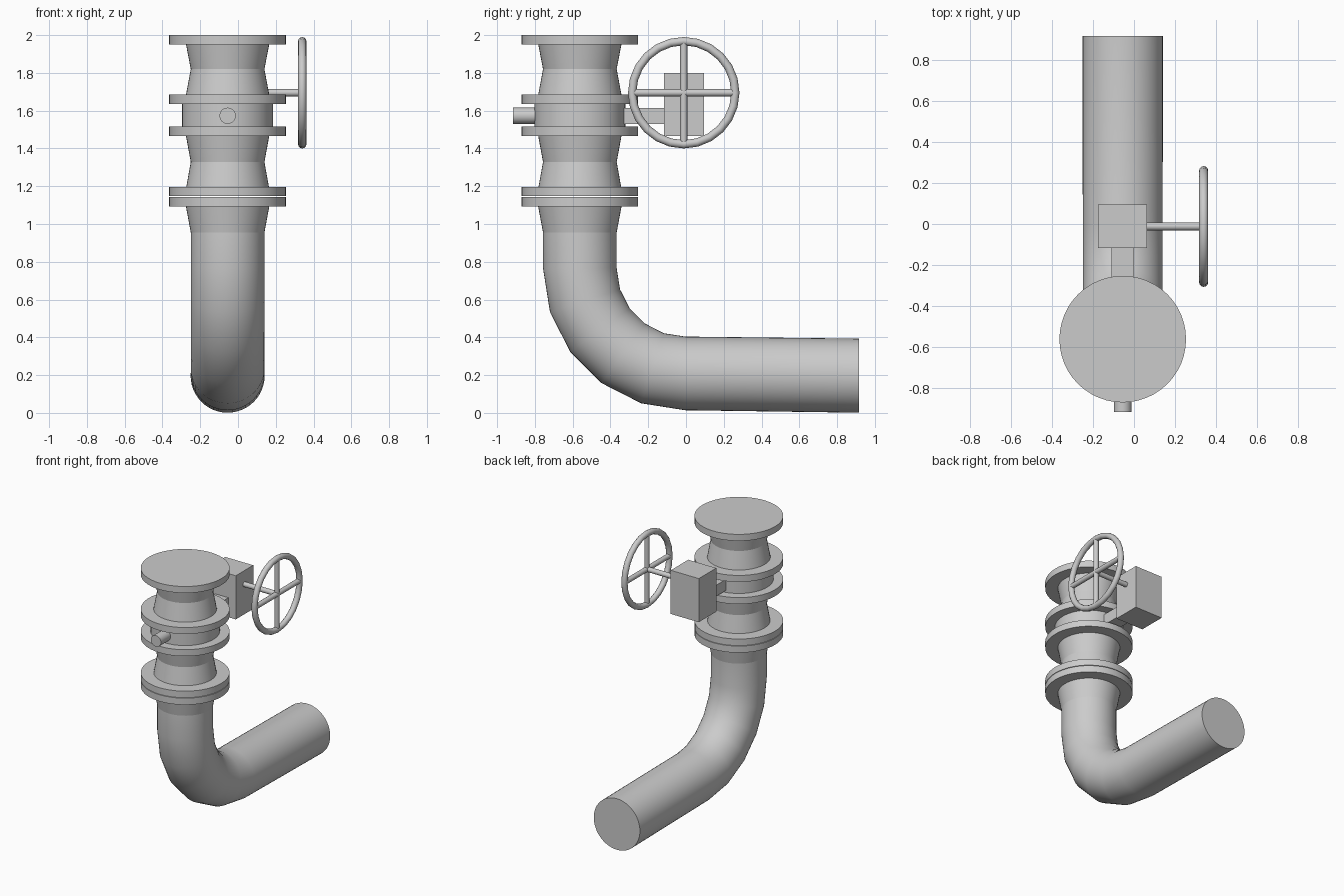
import bpy, bmesh, math
from mathutils import Vector

if "Cube" in bpy.data.objects:
    bpy.data.objects.remove(bpy.data.objects["Cube"])

CX, CY = -0.055, -0.562      # axis of the vertical pipe
R = 0.195                    # pipe radius
SIDES = 48


def finish(name, bm, angle=15):
    bmesh.ops.recalc_face_normals(bm, faces=bm.faces)
    me = bpy.data.meshes.new(name)
    bm.to_mesh(me)
    bm.free()
    ob = bpy.data.objects.new(name, me)
    bpy.context.collection.objects.link(ob)
    bpy.ops.object.select_all(action='DESELECT')
    ob.select_set(True)
    bpy.context.view_layer.objects.active = ob
    bpy.ops.object.shade_smooth_by_angle(angle=math.radians(angle))
    return ob


def loft(name, rings, angle=15):
    """Tube through rings of (centre, u axis, v axis, radius), capped at both ends."""
    bm = bmesh.new()
    loops = []
    for c, u, v, r in rings:
        loops.append([bm.verts.new(c + r * (math.cos(a) * u + math.sin(a) * v))
                      for a in (2 * math.pi * i / SIDES for i in range(SIDES))])
    for a, b in zip(loops, loops[1:]):
        for i in range(SIDES):
            j = (i + 1) % SIDES
            bm.faces.new((a[i], a[j], b[j], b[i]))
    bm.faces.new(loops[0])
    bm.faces.new(loops[-1])
    return finish(name, bm, angle)


def turned(name, profile):
    """Round part on the vertical pipe axis from (z, radius) pairs."""
    X, Y = Vector((1, 0, 0)), Vector((0, 1, 0))
    return loft(name, [(Vector((CX, CY, z)), X, Y, r) for z, r in profile])


def rod(name, a, b, r, sides=16):
    a, b = Vector(a), Vector(b)
    bm = bmesh.new()
    bmesh.ops.create_cone(bm, cap_ends=True, segments=sides,
                          radius1=r, radius2=r, depth=(b - a).length)
    rot = (b - a).to_track_quat('Z', 'Y').to_matrix()
    bmesh.ops.rotate(bm, verts=bm.verts, matrix=rot)
    bmesh.ops.translate(bm, verts=bm.verts, vec=(a + b) / 2)
    return finish(name, bm, 40)


def box(name, lo, hi):
    lo, hi = Vector(lo), Vector(hi)
    bm = bmesh.new()
    bmesh.ops.create_cube(bm, size=1)
    bmesh.ops.scale(bm, verts=bm.verts, vec=hi - lo)
    bmesh.ops.translate(bm, verts=bm.verts, vec=(lo + hi) / 2)
    return finish(name, bm)


# Elbow pipe: straight down, five-segment bend, slightly sloping run to the back
X = Vector((1, 0, 0))
bend_r, bend_z = 0.557, 0.766
rings = [(Vector((CX, CY, 0.955)), X, Vector((0, 1, 0)), R)]
for k in range(6):
    t = math.radians(18 * k)
    v = Vector((0, math.cos(t), math.sin(t)))
    rings.append((Vector((CX, CY + bend_r, bend_z)) - bend_r * v, X, v, R))
rings.append((Vector((CX, 0.917, 0.197)), X, Vector((0, 0, 1)), R + 0.001))
loft("elbow_pipe", rings, 25)

# Flared necks
turned("lower_neck", [(0.955, R), (1.10, 0.222)])
turned("middle_neck", [(1.19, 0.22), (1.328, R), (1.475, 0.222)])
turned("upper_neck", [(1.675, 0.222), (1.82, R), (1.96, 0.222)])

# Flanges
for i, (z0, z1) in enumerate([(1.092, 1.143), (1.147, 1.197), (1.465, 1.515),
                              (1.635, 1.685), (1.95, 2.0)]):
    turned(f"flange_{i + 1}", [(z0, 0.309), (z1, 0.309)])

# Valve body and front stub
turned("valve_body", [(1.51, 0.241), (1.64, 0.241)])
rod("front_stub", (CX, -0.917, 1.573), (CX, -0.70, 1.573), 0.043, 24)

# Gearbox and its connecting arm
box("gearbox_arm", (-0.11, -0.40, 1.53), (0.0, -0.10, 1.615))
box("gearbox", (-0.175, -0.117, 1.465), (0.063, 0.095, 1.80))

# Handwheel: shaft, rim and crossed spokes
WX, WY, WZ = 0.34, -0.012, 1.695
rod("wheel_shaft", (0.04, WY, WZ), (WX, WY, WZ), 0.019)
bpy.ops.mesh.primitive_torus_add(major_radius=0.273, minor_radius=0.022,
                                 major_segments=24, minor_segments=12,
                                 location=(WX, WY, WZ), rotation=(0, math.pi / 2, 0))
bpy.context.object.name = "wheel_rim"
bpy.ops.object.shade_smooth_by_angle(angle=math.radians(40))
rod("level_spoke", (WX, WY - 0.27, WZ), (WX, WY + 0.27, WZ), 0.019)
rod("upright_spoke", (WX, WY, WZ - 0.27), (WX, WY, WZ + 0.27), 0.019)
